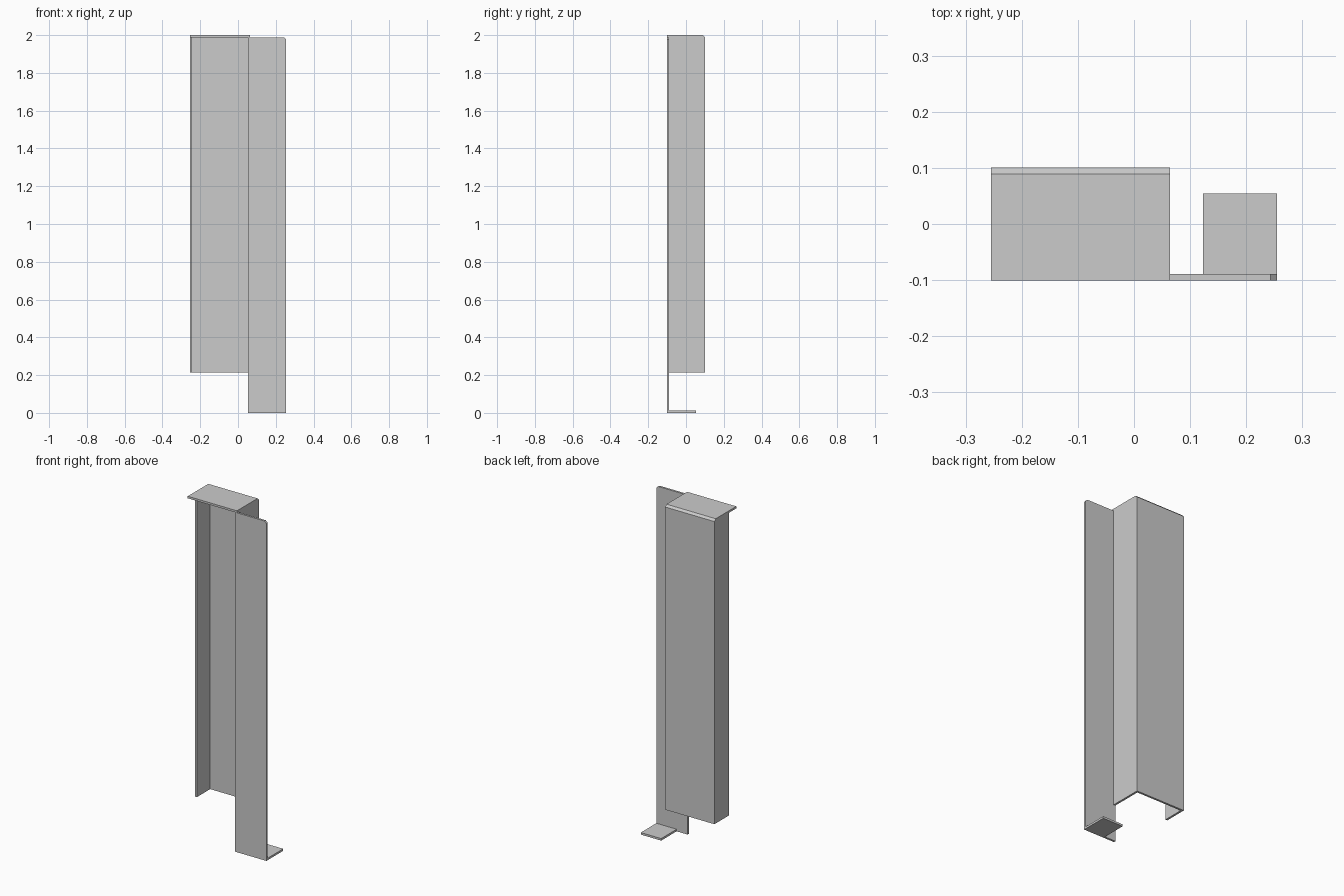
import bpy, bmesh
from mathutils import Vector

if "Cube" in bpy.data.objects:
    bpy.data.objects.remove(bpy.data.objects["Cube"])

T = 0.012                    # sheet thickness
X0, X1, X2 = -0.255, 0.064, 0.255
Y0, Y1 = -0.101, 0.101
Z_CH, Z_TOP = 0.215, 2.0     # channel bottom, overall top


def extrude_profile(name, pts, axis, start, end):
    """Extrude a closed 2D profile along an axis (0=x, 1=y, 2=z)."""
    others = [i for i in range(3) if i != axis]
    bm = bmesh.new()
    verts = []
    for a, b in pts:
        co = [0, 0, 0]
        co[axis], co[others[0]], co[others[1]] = start, a, b
        verts.append(bm.verts.new(co))
    face = bm.faces.new(verts)
    res = bmesh.ops.extrude_face_region(bm, geom=[face])
    step = Vector((0, 0, 0))
    step[axis] = end - start
    moved = [g for g in res["geom"] if isinstance(g, bmesh.types.BMVert)]
    bmesh.ops.translate(bm, verts=moved, vec=step)
    bmesh.ops.recalc_face_normals(bm, faces=bm.faces)
    mesh = bpy.data.meshes.new(name)
    bm.to_mesh(mesh)
    bm.free()
    obj = bpy.data.objects.new(name, mesh)
    bpy.context.collection.objects.link(obj)
    return obj


def rect(a0, a1, b0, b1):
    return [(a0, b0), (a1, b0), (a1, b1), (a0, b1)]


# Back wall folded over into the top plate, with a chamfered outer bend
extrude_profile("back_wall_and_top", [
    (Y1, Z_CH), (Y1, Z_TOP - T), (Y1 - T, Z_TOP), (Y0, Z_TOP),
    (Y0, Z_TOP - T), (Y1 - T, Z_TOP - T), (Y1 - T, Z_CH)], 0, X0, X1)

# Side walls: the left one is a shorter return, the right one is full depth
for name, x, y in (("left_return", X0, -0.034), ("right_wall", X1 - T, Y0 + T)):
    extrude_profile(name, rect(x, x + T, y, Y1 - T), 2, Z_CH, Z_TOP - T)

# Front flange reaching the floor, upper outer corner clipped
extrude_profile("front_flange", [
    (X1 - T, 0), (X2, 0), (X2, Z_TOP - 2 * T), (X2 - T, Z_TOP - T),
    (X1 - T, Z_TOP - T)], 1, Y0, Y0 + T)

# Foot tab folded backwards from the flange
extrude_profile("foot_tab", rect(0.123, X2, Y0 + T, 0.054), 2, 0, T)
